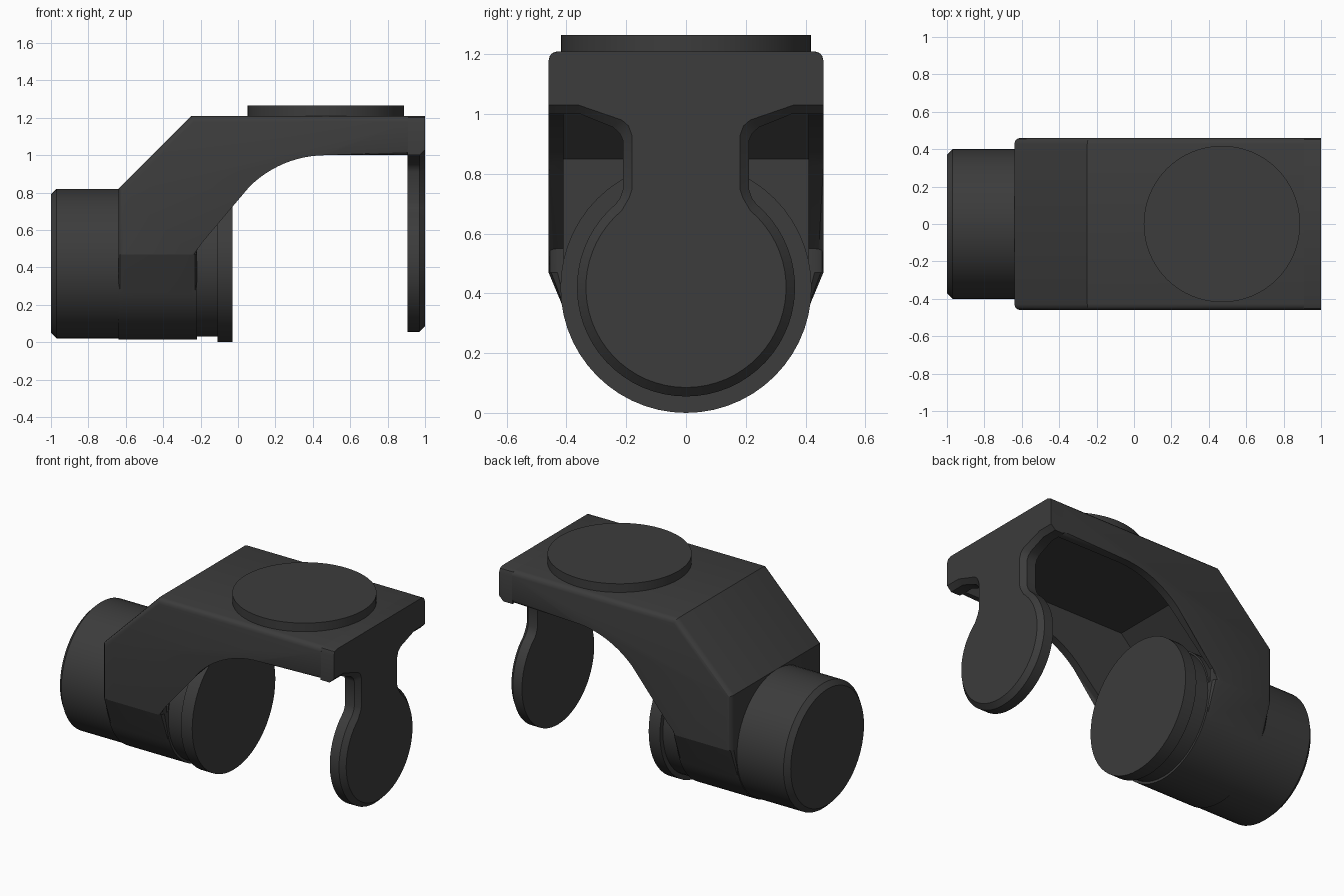
import bpy, bmesh
from math import sin, cos, acos, atan2, hypot, pi, radians

if "Cube" in bpy.data.objects:
    bpy.data.objects.remove(bpy.data.objects["Cube"])

dark = bpy.data.materials.new("dark_plastic")
dark.diffuse_color = (0.045, 0.045, 0.045, 1)
dark.use_nodes = True
dark.node_tree.nodes["Principled BSDF"].inputs["Base Color"].default_value = dark.diffuse_color
AXIS_Z = 0.42   # height of the motor axis
HALF = 0.46     # half width of the bracket


def finish(name, bm):
    bmesh.ops.recalc_face_normals(bm, faces=bm.faces)
    mesh = bpy.data.meshes.new(name)
    bm.to_mesh(mesh)
    bm.free()
    mesh.materials.append(dark)
    ob = bpy.data.objects.new(name, mesh)
    bpy.context.collection.objects.link(ob)
    return ob


def smooth(ob):
    bpy.ops.object.select_all(action='DESELECT')
    ob.select_set(True)
    bpy.context.view_layer.objects.active = ob
    bpy.ops.object.shade_smooth_by_angle(angle=radians(30))


def loft(rings):
    """Skin equal-length closed rings of 3D points and cap both ends."""
    bm = bmesh.new()
    rows = [[bm.verts.new(p) for p in ring] for ring in rings]
    n = len(rows[0])
    for a, b in zip(rows, rows[1:]):
        for i in range(n):
            j = (i + 1) % n
            bm.faces.new((a[i], a[j], b[j], b[i]))
    bm.faces.new(rows[0])
    bm.faces.new(rows[-1])
    return bm


def across(x, yz):
    return [(x, y, z) for y, z in yz]


def mirrored(half):
    """Close a half outline (y > 0, ending on y = 0) across the middle."""
    return half + [(-y, z) for y, z in reversed(half[:-1])]


def circle(r, n=56):
    return [(r * sin(2 * pi * i / n), AXIS_Z - r * cos(2 * pi * i / n)) for i in range(n)]


# Motor body with chamfered back, neck and front flange
motor = [(-1, .37), (-.97, .40), (-.22, .40), (-.22, .39), (-.11, .39), (-.11, .42), (-.03, .42)]
smooth(finish("motor_body", loft([across(x, circle(r)) for x, r in motor])))


# Sleeve: bracket sides running tangent onto the motor
def sleeve_ring(hw, r=.405, top=.47):
    h = top - AXIS_Z
    a0 = atan2(h, hw) - acos(r / hypot(hw, h))
    half = [(hw, top)]
    for i in range(17):
        a = a0 + (-pi / 2 - a0) * i / 16
        half.append((r * cos(a), AXIS_Z + r * sin(a)))
    half[-1] = (0, AXIS_Z - r)
    return mirrored(half)


ends = [(-.64, .43), (-.631, .451), (-.61, HALF), (-.25, HALF), (-.229, .451), (-.22, .43)]
smooth(finish("motor_sleeve", loft([across(x, sleeve_ring(w)) for x, w in ends])))

# Arm: extruded side profile with rounded long edges
R = .58
arc = [(.47 - R * sin(a), 1 - R + R * cos(a))
       for a in (radians(45 - 45 * i / 12) for i in range(13))]
profile = [(-.22, .47), (-.22, .55)] + arc + [(.91, 1.0), (.91, 1.21), (-.25, 1.21),
                                             (-.64, .82), (-.64, .47)]
bm = loft([[(x, y, z) for x, z in profile] for y in (-HALF, HALF)])
rounded = []
for e in bm.edges:
    a, b = (v.co for v in e.verts)
    at_end = a.x > .9 and b.x > .9
    at_bottom = a.z < .48 and b.z < .48
    if abs(a.y - b.y) < 1e-5 and not at_end and not at_bottom:
        rounded.append(e)
bmesh.ops.bevel(bm, geom=rounded, offset=.032, segments=3, profile=.5, affect='EDGES')
arm = finish("bracket_arm", bm)

# Hollow underside of the arm
hollow = [(-.56, .3), (-.56, .85), (-.25, 1.16), (1.0, 1.16), (1.0, .3)]
cutter = finish("hollow_cutter", loft([[(x, y, z) for x, z in hollow] for y in (-.41, .41)]))
cut = arm.modifiers.new("hollow", 'BOOLEAN')
cut.operation = 'DIFFERENCE'
cut.solver = 'EXACT'
cut.object = cutter
bpy.context.view_layer.objects.active = arm
bpy.ops.object.modifier_apply(modifier="hollow")
bpy.data.objects.remove(cutter)
smooth(arm)


# End plate with a hanging round tongue; o grows the lower outline for the chamfer
def plate_ring(o):
    w, r = .18 + o, .335 + o
    half = [(HALF - .032, 1.21), (HALF - .009, 1.201), (HALF, 1.178),
            (HALF, 1.03 - o), (.36 - o * .2, 1.03 - o), (w + .035, .98 - o * .8),
            (w + .012, .96 - o * .8), (w, .925 - o * .5), (w, .75), (w + .01, .72)]
    for i in range(25):
        a = radians(50 - 140 * i / 24)
        half.append((r * cos(a), AXIS_Z + r * sin(a)))
    half[-1] = (0, AXIS_Z - r)
    return mirrored(half)


plate = [(.905, .03), (.97, .03), (1, 0)]
smooth(finish("end_plate", loft([across(x, plate_ring(o)) for x, o in plate])))

# Round mounting pad on top
pad = [[(.47 + .418 * cos(2 * pi * i / 64), .418 * sin(2 * pi * i / 64), z) for i in range(64)]
       for z in (1.19, 1.265)]
smooth(finish("top_pad", loft(pad)))
